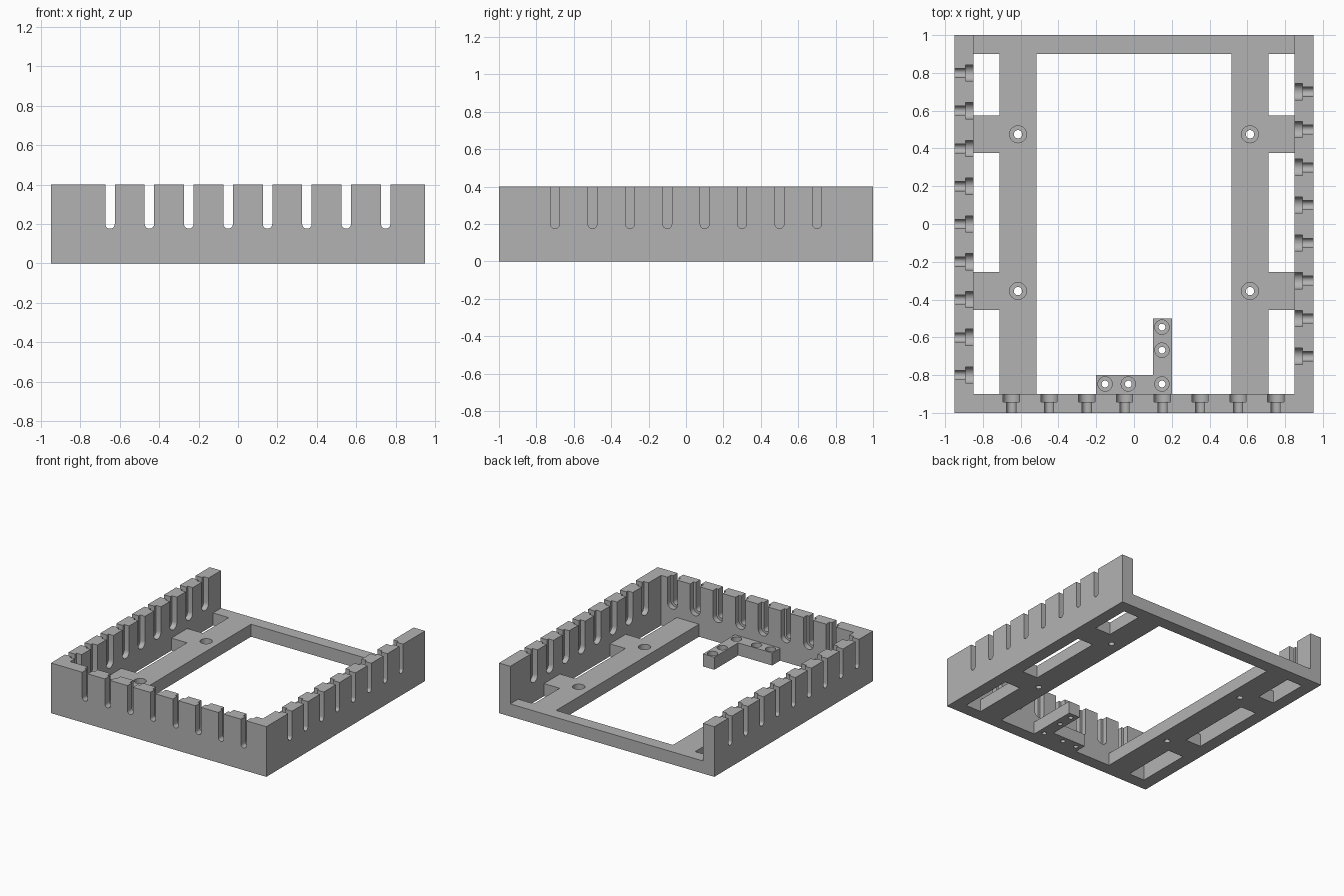
import bpy, bmesh, math
from mathutils import Matrix

default = bpy.data.objects.get("Cube")
if default:
    bpy.data.objects.remove(default, do_unlink=True)

W, D, H = 0.95, 1.0, 0.4        # half width, half depth, wall height
WALL, FLOOR = 0.1, 0.1          # wall and base thickness
SLOT_Z = 0.2                    # centre of the round slot ends

grey = bpy.data.materials.new("light_grey")
grey.use_nodes = True
grey.diffuse_color = (0.45, 0.45, 0.45, 1)
grey.node_tree.nodes["Principled BSDF"].inputs["Base Color"].default_value = grey.diffuse_color


def prism(bm, outline, low, high, matrix=Matrix()):
    """Extrude a flat outline from low to high, then place it."""
    base = bm.faces.new([bm.verts.new((x, y, low)) for x, y in outline])
    made = bmesh.ops.extrude_face_region(bm, geom=[base])["geom"]
    top = [g for g in made if isinstance(g, bmesh.types.BMVert)]
    bmesh.ops.translate(bm, vec=(0, 0, high - low), verts=top)
    bmesh.ops.transform(bm, matrix=matrix, verts=list(base.verts) + top)


def rect(x0, x1, y0, y1):
    return [(x0, y0), (x1, y0), (x1, y1), (x0, y1)]


def circle(x, y, r, n=32):
    return [(x + r * math.cos(2 * math.pi * i / n),
             y + r * math.sin(2 * math.pi * i / n)) for i in range(n)]


def slot_outline(pos, r, n=16):
    """U shape: round bottom, open above the wall top."""
    arc = [(pos + r * math.cos(math.pi * (1 + i / n)),
            SLOT_Z + r * math.sin(math.pi * (1 + i / n))) for i in range(n + 1)]
    return arc + [(pos + r, H + 0.1), (pos - r, H + 0.1)]


def make_object(name, bm):
    bmesh.ops.recalc_face_normals(bm, faces=bm.faces[:])
    mesh = bpy.data.meshes.new(name)
    bm.to_mesh(mesh)
    bm.free()
    mesh.materials.append(grey)
    obj = bpy.data.objects.new(name, mesh)
    bpy.context.collection.objects.link(obj)
    return obj


def cut(target, bm):
    """Subtract the solids in bm from the target, then drop the cutter."""
    cutter = make_object("cutter", bm)
    cutter.hide_render = True
    mod = target.modifiers.new("cut", 'BOOLEAN')
    mod.operation, mod.solver, mod.object = 'DIFFERENCE', 'EXACT', cutter
    bpy.context.view_layer.objects.active = target
    bpy.ops.object.modifier_apply(modifier=mod.name)
    bpy.data.objects.remove(cutter, do_unlink=True)


# Solid block
bm = bmesh.new()
prism(bm, rect(-W, W, -D, D), 0, H)
tray = make_object("slotted_tray", bm)

# Cavity above the base, open at the back
bm = bmesh.new()
prism(bm, rect(-W + WALL, W - WALL, -D + WALL, D + 0.1), FLOOR, H + 0.1)
cut(tray, bm)

# Base openings: the centre, leaving an L bracket, and three windows per side
RAIL_IN, RAIL_OUT = 0.515, 0.712
bm = bmesh.new()
prism(bm, [(-RAIL_IN, -0.9), (-0.2, -0.9), (-0.2, -0.8), (0.1, -0.8), (0.1, -0.5),
           (0.2, -0.5), (0.2, -0.9), (RAIL_IN, -0.9), (RAIL_IN, 0.9), (-RAIL_IN, 0.9)],
      -0.1, 0.2)
for y0, y1 in ((-0.9, -0.455), (-0.255, 0.375), (0.575, 0.9)):
    prism(bm, rect(-W + WALL, -RAIL_OUT, y0, y1), -0.1, 0.2)
    prism(bm, rect(RAIL_OUT, W - WALL, y0, y1), -0.1, 0.2)
cut(tray, bm)

# Slot frames: local x along the wall, local y up, local z outward from the origin
front = Matrix(((1, 0, 0, 0), (0, 0, -1, 0), (0, 1, 0, 0), (0, 0, 0, 1)))
right = Matrix(((0, 0, 1, 0), (1, 0, 0, 0), (0, 1, 0, 0), (0, 0, 0, 1)))
left = Matrix(((0, 0, -1, 0), (1, 0, 0, 0), (0, 1, 0, 0), (0, 0, 0, 1)))
rows = ((front, -0.65, 8, D), (right, -0.7, 8, W), (left, -0.8, 9, W))

# Narrow slots through the walls, then wider recesses on the inner side
for radius, inner, outer in ((0.024, -0.15, 0.05), (0.043, -0.15, -0.057)):
    bm = bmesh.new()
    for frame, start, count, face in rows:
        for i in range(count):
            prism(bm, slot_outline(start + 0.2 * i, radius), face + inner, face + outer, frame)
    cut(tray, bm)

# Counterbored screw holes in the rails and the bracket
screws = [(x, y, 0.022, 0.045) for x in (-0.614, 0.614) for y in (-0.355, 0.475)]
screws += [(x, -0.847, 0.018, 0.038) for x in (-0.153, -0.03, 0.148)]
screws += [(0.148, y, 0.018, 0.038) for y in (-0.668, -0.546)]
for kind, low in ((2, -0.1), (3, 0.05)):
    bm = bmesh.new()
    for s in screws:
        prism(bm, circle(s[0], s[1], s[kind]), low, 0.2)
    cut(tray, bm)

# Smooth the round slots and holes, keep every corner crisp
bpy.ops.object.select_all(action='DESELECT')
tray.select_set(True)
bpy.context.view_layer.objects.active = tray
bpy.ops.object.shade_smooth_by_angle(angle=math.radians(30))
